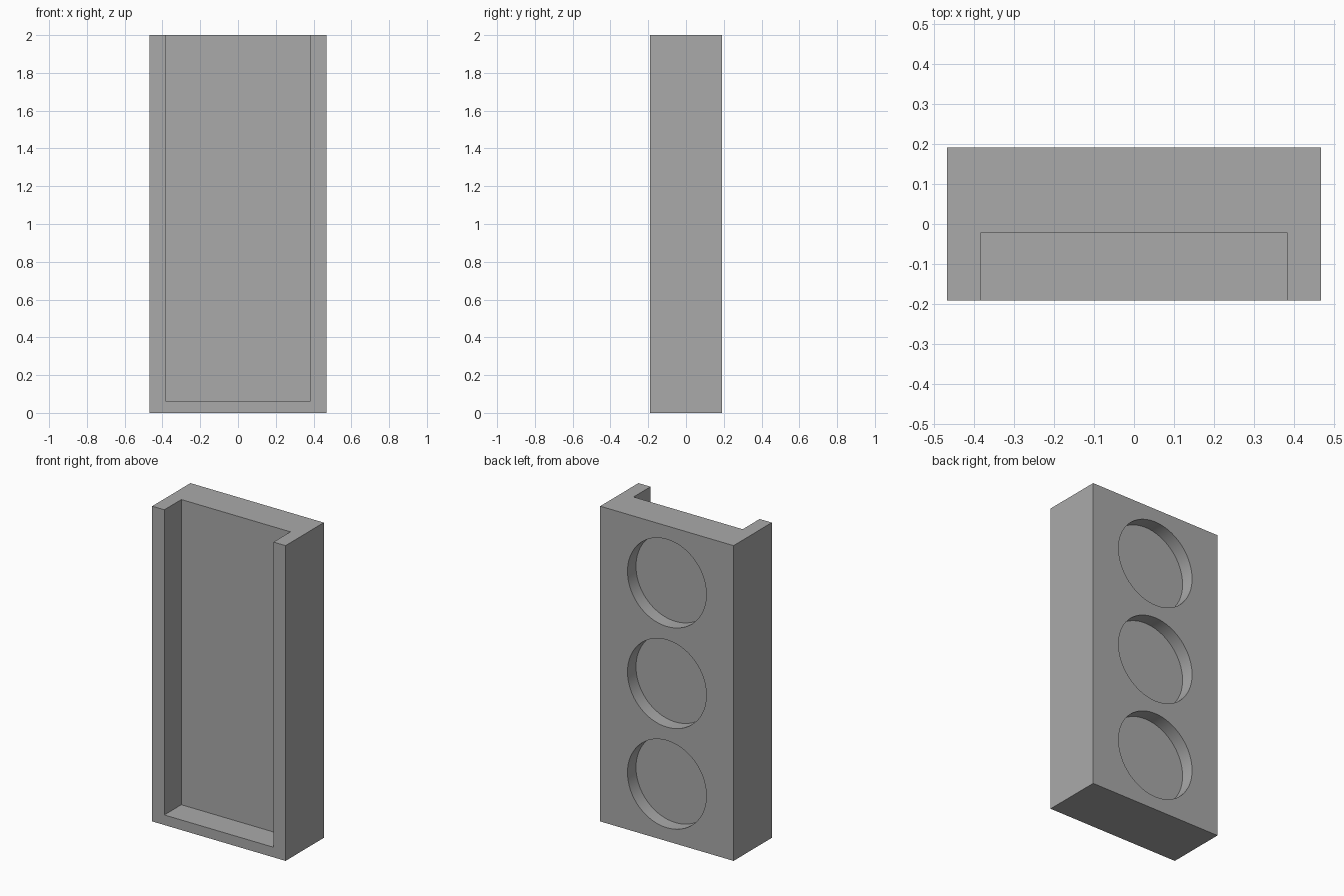
import bpy
import math

cube = bpy.data.objects.get("Cube")
if cube:
    bpy.data.objects.remove(cube, do_unlink=True)

U = 2 / 94  # design unit: the case is 94 units tall
WIDTH, DEPTH, HEIGHT = 44 * U, 18 * U, 94 * U
FRONT, BACK = -DEPTH / 2, DEPTH / 2

grey = bpy.data.materials.new("plain grey")
grey.use_nodes = True
grey.diffuse_color = (0.4, 0.4, 0.4, 1)
grey.node_tree.nodes["Principled BSDF"].inputs["Base Color"].default_value = (0.4, 0.4, 0.4, 1)


def box(name, low, high):
    centre = [(a + b) / 2 for a, b in zip(low, high)]
    bpy.ops.mesh.primitive_cube_add(size=1, location=centre)
    obj = bpy.context.object
    obj.name = name
    obj.scale = [b - a for a, b in zip(low, high)]
    bpy.ops.object.transform_apply(location=True, rotation=True, scale=True)
    obj.data.materials.append(grey)
    return obj


def cut(target, cutter):
    cutter.hide_render = True
    mod = target.modifiers.new("cut", "BOOLEAN")
    mod.operation = "DIFFERENCE"
    mod.solver = "EXACT"
    mod.object = cutter
    bpy.context.view_layer.objects.active = target
    bpy.ops.object.modifier_apply(modifier=mod.name)
    bpy.data.objects.remove(cutter, do_unlink=True)


# Main block
case = box("case", (-WIDTH / 2, FRONT, 0), (WIDTH / 2, BACK, HEIGHT))

# Front tray, open at the front and the top
cut(case, box("tray_cutter",
              (-18 * U, FRONT - U, 3 * U),
              (18 * U, FRONT + 8 * U, HEIGHT + U)))

# Three round recesses in the back
recess = 4 * U
for row in (-1, 0, 1):
    bpy.ops.mesh.primitive_cylinder_add(
        vertices=96, radius=13 * U, depth=2 * recess,
        location=(0, BACK, HEIGHT / 2 + row * 30 * U),
        rotation=(math.pi / 2, 0, 0))
    cutter = bpy.context.object
    cutter.name = "recess_cutter"
    cutter.data.materials.append(grey)
    cut(case, cutter)

# Smooth round walls, crisp edges
bpy.ops.object.select_all(action="DESELECT")
case.select_set(True)
bpy.context.view_layer.objects.active = case
bpy.ops.object.shade_smooth_by_angle(angle=math.radians(30))
